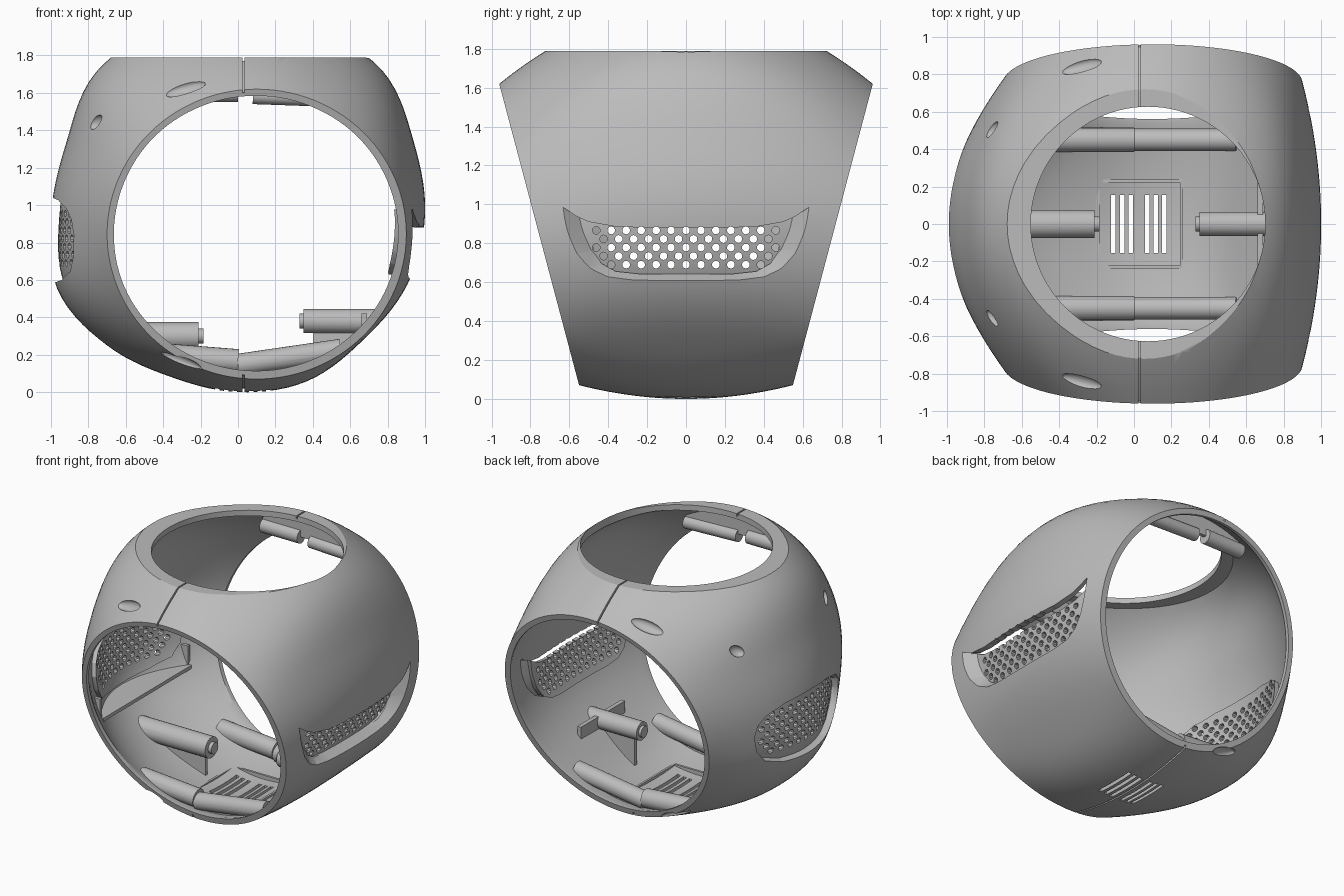
import bpy, bmesh, math
from mathutils import Vector, Matrix
from mathutils.bvhtree import BVHTree

cube = bpy.data.objects.get("Cube")
if cube:
    bpy.data.objects.remove(cube, do_unlink=True)

grey = bpy.data.materials.new("shell_grey")
grey.use_nodes = True
grey.diffuse_color = (0.5, 0.5, 0.5, 1)
grey.node_tree.nodes["Principled BSDF"].inputs["Base Color"].default_value = (0.5, 0.5, 0.5, 1)


def to_object(name, bm):
    bmesh.ops.recalc_face_normals(bm, faces=bm.faces[:])
    mesh = bpy.data.meshes.new(name)
    bm.to_mesh(mesh)
    bm.free()
    mesh.materials.append(grey)
    ob = bpy.data.objects.new(name, mesh)
    bpy.context.collection.objects.link(ob)
    return ob


def boolean(target, tool, operation="DIFFERENCE"):
    mod = target.modifiers.new("cut", "BOOLEAN")
    mod.operation, mod.solver, mod.object = operation, "EXACT", tool
    bpy.context.view_layer.objects.active = target
    bpy.ops.object.modifier_apply(modifier=mod.name)
    bpy.data.objects.remove(tool, do_unlink=True)


def loft(bm, rings):
    loops = [[bm.verts.new(p) for p in ring] for ring in rings]
    n = len(loops[0])
    for a, b in zip(loops, loops[1:]):
        for i in range(n):
            bm.faces.new((a[i], a[(i + 1) % n], b[(i + 1) % n], b[i]))
    return loops


# Middle section radii, every 22.5 degrees from +x
RADII = [1.0, 1.017, 1.09, 1.07, 1.06, 1.07, 1.075, 0.995,
         1.0, 1.045, 0.99, 0.94, 0.95, 0.965, 0.948, 0.98]


def mid_radius(a):
    u = a / math.tau * 16
    i, f = int(u), u % 1
    p0, p1, p2, p3 = (RADII[(i + k) % 16] for k in (-1, 0, 1, 2))
    return p1 + f / 2 * (p2 - p0 + f * (2*p0 - 5*p1 + 4*p2 - p3 + f * (3*(p1 - p2) + p3 - p0)))


def body(offset=0.0, top=1.79, name="body", steps=28, around=112):
    """Bulging barrel between two tilted round ends, moved inwards by offset."""
    bm = bmesh.new()
    rings = []
    for j in range(steps + 1):
        t = 2 * j / steps - 1
        ring = []
        for i in range(around):
            a = math.tau * i / around
            c, s, r = math.cos(a), math.sin(a), mid_radius(a)
            end_x, end_z = 0.1 + 0.8 * c, 0.845 + 0.775 * s
            y = t * (0.55 + (end_z - 0.07) * 0.265)
            k = 1 - t * t
            ring.append(Vector((end_x + (r * c - end_x) * k, y,
                                end_z + (0.95 + r * s - end_z) * k)))
        rings.append(ring)
    loops = loft(bm, rings)
    bmesh.ops.recalc_face_normals(bm, faces=bm.faces[:])
    bm.normal_update()
    # An open tube may be wound either way, so take outwards from its side
    v = loops[steps // 2][0]
    sign = 1 if v.normal.x > 0 else -1
    moves = [(v, v.normal * offset * sign) for v in bm.verts]
    for v, d in moves:
        v.co -= d
    for loop, side in ((loops[0], -1), (loops[-1], 1)):
        if offset:
            extra = [bm.verts.new(v.co + Vector((0, 0.15 * side, 0))) for v in loop]
            for i in range(around):
                k = (i + 1) % around
                bm.faces.new((loop[i], loop[k], extra[k], extra[i]))
            loop = extra
        bm.faces.new(loop)
    cut = bmesh.ops.bisect_plane(bm, geom=bm.verts[:] + bm.edges[:] + bm.faces[:],
                                 plane_co=(0, 0, top), plane_no=(0, 0, 1), clear_outer=True)
    rim = [e for e in cut["geom_cut"] if isinstance(e, bmesh.types.BMEdge)]
    bmesh.ops.edgeloop_fill(bm, edges=rim)
    return to_object(name, bm)


def box(name, lo, hi):
    bm = bmesh.new()
    bmesh.ops.create_cube(bm, size=1)
    lo, hi = Vector(lo), Vector(hi)
    for v in bm.verts:
        v.co = (lo + hi) / 2 + v.co * (hi - lo)
    return to_object(name, bm)


def add_rod(bm, a, b, r, sides=24):
    a, b = Vector(a), Vector(b)
    m = Matrix.Translation((a + b) / 2) @ (b - a).to_track_quat("Z", "Y").to_matrix().to_4x4()
    bmesh.ops.create_cone(bm, cap_ends=True, segments=sides, radius1=r, radius2=r,
                          depth=(b - a).length, matrix=m)


def rod(name, a, b, r, sides=24):
    bm = bmesh.new()
    add_rod(bm, a, b, r, sides)
    return to_object(name, bm)


def recess(half, side, scale, pivot, depths, grow=1.0):
    """Tapered prism along x from a half outline in (y, z)."""
    outline = half + [(-y, z) for y, z in reversed(half) if y > 0]
    small = [(y * scale, pivot + (z - pivot) * scale) for y, z in outline]
    rings = []
    for x, shape in zip(depths, (small, small, outline, outline)):
        rings.append([(side * x, y * grow, pivot + (z - pivot) * grow) for y, z in shape])
    bm = bmesh.new()
    loops = loft(bm, rings)
    bm.faces.new(loops[0])
    bm.faces.new(loops[-1])
    return to_object("recess_cutter", bm)


shell = body(name="outer_shell")
bm = bmesh.new()
bm.from_mesh(shell.data)
surface = BVHTree.FromBMesh(bm)
bm.free()
cavity = body(0.045, 1.75, "cavity")

# Side vent recesses, with matching bulges on the inside wall
left_half = [(0, 0.88), (0.2, 0.88), (0.36, 0.885), (0.5, 0.91), (0.58, 0.945), (0.66, 0.99),
             (0.63, 0.86), (0.59, 0.74), (0.53, 0.655), (0.44, 0.605), (0.3, 0.59), (0, 0.59)]
right_half = [(0, 1.04), (0.25, 1.03), (0.42, 0.99), (0.5, 0.93), (0.53, 0.84),
              (0.5, 0.72), (0.42, 0.63), (0.25, 0.59), (0, 0.585)]
vents = [(left_half, 1, 0.82, 0.885, (0.6, 0.86, 0.95, 1.2), 0.075),
         (right_half, -1, 0.88, 0.83, (0.6, 0.86, 0.98, 1.2), 0.045)]
for half, side, scale, pivot, depths, deep in vents:
    cutter = recess(half, side, scale, pivot, depths)
    boolean(cutter, body(deep))
    boolean(shell, cutter)
    bulge = recess(half, side, scale, pivot, depths, 1.06)
    boolean(bulge, body(deep + 0.03))
    boolean(cavity, bulge)
boolean(shell, cavity)

# Round top opening
boolean(shell, rod("top_cutter", (0.075, 0, 1.5), (0.075, 0, 2.1), 0.627, 96))

# Vent perforations in staggered rows
for side, rows, low, reach, spread in ((1, 5, 0.69, 0.41, 0.03), (-1, 7, 0.69, 0.38, 0.012)):
    bm = bmesh.new()
    for row in range(rows):
        z = low + row * 0.044
        for k in range(-16, 17):
            y = k * 0.0385
            if (k + row) % 2 == 0 and abs(y) < reach + spread * row:
                add_rod(bm, (side * 0.7, y, z), (side * 1.1, y, z), 0.02, 10)
    boolean(shell, to_object("perforation_cutter", bm))

# Floor slots
for x in (-0.11, -0.064, -0.018, 0.07, 0.116, 0.162):
    boolean(shell, box("slot_cutter", (x - 0.012, -0.155, -0.1), (x + 0.012, 0.155, 0.2)))

# Seam groove between the two halves
groove = box("groove_cutter", (0.025, -1.2, -0.2), (0.036, 1.2, 2))
boolean(groove, body(0.02, 1.77))
boolean(shell, groove)

# Oval screw dimples
for side in (-1, 1):
    for spot, length, width in (((-0.28, 0.84, 1.62), 0.115, 0.04),
                                ((-0.75, 0.5, 1.44), 0.055, 0.036),
                                ((-0.32, 0.57, 0.13), 0.12, 0.036)):
        co, n, _, _ = surface.find_nearest(Vector((spot[0], spot[1] * side, spot[2])))
        long = (Vector((1, 0, 0)) - n * n.x).normalized()
        m = Matrix((long, n.cross(long), n)).transposed().to_4x4()
        bm = bmesh.new()
        bmesh.ops.create_uvsphere(bm, u_segments=24, v_segments=12, radius=1,
                                  matrix=Matrix.Translation(co) @ m
                                  @ Matrix.Diagonal((length, width, 0.03, 1)))
        boolean(shell, to_object("dimple_cutter", bm))

# Inner posts, ribs and shelves, trimmed to the shell wall
inner = [
    rod("right_post", (-0.95, 0, 0.3), (-0.21, 0, 0.3), 0.075),
    rod("right_post_tip", (-0.25, 0, 0.3), (-0.185, 0, 0.3), 0.04),
    box("right_post_web", (-0.9, -0.012, 0.02), (-0.25, 0.012, 0.3)),
    rod("left_post", (0.95, 0, 0.38), (0.35, 0, 0.38), 0.065),
    rod("left_post_tip", (0.38, 0, 0.38), (0.33, 0, 0.38), 0.04),
    box("left_post_web", (0.4, -0.012, 0.02), (0.9, 0.012, 0.38)),
    box("left_post_plate", (0.66, -0.25, 0.1), (0.69, 0.25, 0.42)),
    box("right_shelf", (-1, -0.5, 0.54), (-0.72, 0.5, 0.565)),
    box("slot_frame_right", (-0.2, -0.23, 0), (-0.185, 0.23, 0.085)),
    box("slot_frame_left", (0.245, -0.23, 0), (0.26, 0.23, 0.085)),
]
for side, tag in ((-1, "front"), (1, "back")):
    y = 0.45 * side
    w = 0.72 * side
    inner += [
        rod(tag + "_floor_rod_right", (-0.45, y, 0.2), (0.0, y, 0.165), 0.065),
        rod(tag + "_floor_rod_left", (0.0, y, 0.145), (0.55, y, 0.225), 0.06),
        box(tag + "_floor_rib", (-0.45, y - 0.015, 0.02), (0.5, y + 0.015, 0.16)),
        rod(tag + "_top_rod_right", (-0.3, w, 1.6), (0.0, w, 1.6), 0.05),
        rod(tag + "_top_rod_left", (0.08, w, 1.585), (0.5, w, 1.57), 0.045),
        box(tag + "_top_rib", (-0.3, w - 0.012, 1.6), (0.5, w + 0.012, 1.76)),
        box(tag + "_shelf_end", (-1, 0.5 * side - 0.012, 0.55), (-0.74, 0.5 * side + 0.012, 0.7)),
        box(tag + "_slot_frame", (-0.2, 0.23 * side - 0.008, 0), (0.26, 0.23 * side + 0.008, 0.085)),
    ]
for part in inner:
    boolean(part, body(0.025, 1.765, steps=16, around=64), "INTERSECT")

# Smooth shading with sharp rims
bpy.ops.object.select_all(action="DESELECT")
for ob in [shell] + inner:
    ob.select_set(True)
bpy.context.view_layer.objects.active = shell
bpy.ops.object.shade_smooth_by_angle(angle=math.radians(30))
